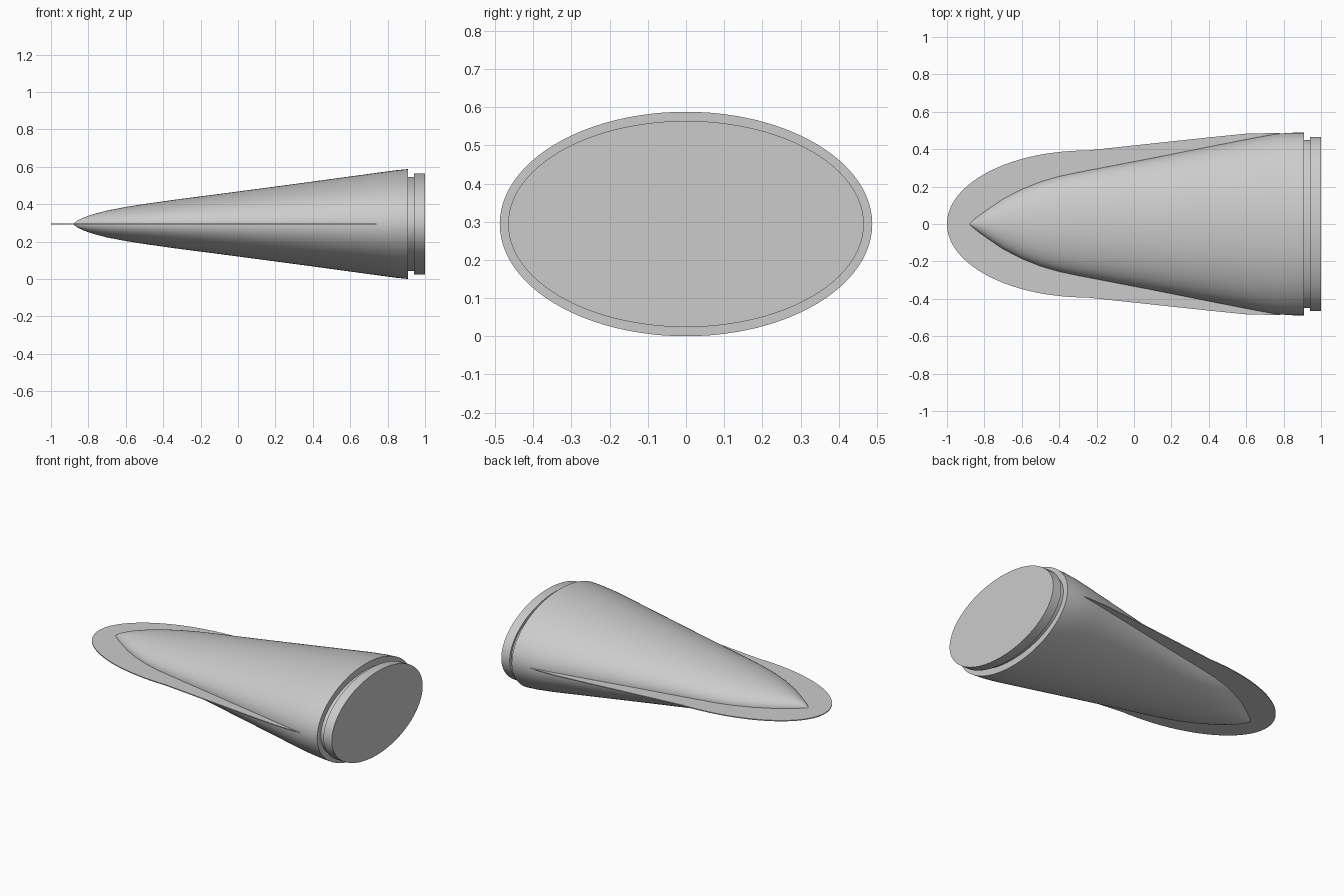
import bpy, bmesh, math

cube = bpy.data.objects.get("Cube")
if cube:
    bpy.data.objects.remove(cube)

CENTRE_Z = 0.294
SIDES = 96

grey = bpy.data.materials.new("plain grey")
grey.use_nodes = True
colour = (0.6, 0.6, 0.6, 1)
grey.diffuse_color = colour
grey.node_tree.nodes["Principled BSDF"].inputs["Base Color"].default_value = colour


def finish(name, bm):
    bmesh.ops.remove_doubles(bm, verts=bm.verts, dist=1e-5)
    bmesh.ops.recalc_face_normals(bm, faces=bm.faces)
    mesh = bpy.data.meshes.new(name)
    bm.to_mesh(mesh)
    bm.free()
    mesh.materials.append(grey)
    obj = bpy.data.objects.new(name, mesh)
    bpy.context.collection.objects.link(obj)
    bpy.ops.object.select_all(action="DESELECT")
    obj.select_set(True)
    bpy.context.view_layer.objects.active = obj
    bpy.ops.object.shade_smooth_by_angle(angle=math.radians(35))
    return obj


def loft(name, stations):
    """Skin elliptical rings given as (x, half width, half height)."""
    bm = bmesh.new()
    rings = []
    for x, w, h in stations:
        angles = [math.tau * i / SIDES for i in range(SIDES)]
        rings.append([bm.verts.new((x, w * math.cos(a), CENTRE_Z + h * math.sin(a)))
                      for a in angles])
    for a, b in zip(rings, rings[1:]):
        for i in range(SIDES):
            j = (i + 1) % SIDES
            bm.faces.new((a[i], a[j], b[j], b[i]))
    bm.faces.new(rings[0])
    bm.faces.new(rings[-1])
    return finish(name, bm)


# Tapered body with a pointed nose
loft("tapered_body", [
    (-0.88, 0.002, 0.001), (-0.86, 0.02, 0.018), (-0.83, 0.044, 0.033),
    (-0.78, 0.08, 0.051), (-0.70, 0.134, 0.072), (-0.60, 0.186, 0.091),
    (-0.50, 0.226, 0.107), (-0.40, 0.255, 0.121), (-0.30, 0.276, 0.135),
    (-0.15, 0.305, 0.154), (0.10, 0.353, 0.187), (0.40, 0.413, 0.227),
    (0.65, 0.462, 0.261), (0.76, 0.482, 0.276), (0.85, 0.488, 0.288),
    (0.91, 0.488, 0.294)])

# Recessed neck and end cap
loft("recessed_neck", [(0.90, 0.45, 0.252), (0.95, 0.45, 0.252)])
loft("end_cap", [(0.94, 0.466, 0.27), (1.0, 0.466, 0.27)])

# Thin flat rim: elliptical nose, gently flaring sides
half = [(-0.25 - 0.75 * math.cos(t), 0.393 * math.sin(t))
        for t in (math.pi / 2 * i / 32 for i in range(32))]
half += [(-0.25, 0.393), (0.0, 0.42), (0.4, 0.463), (0.6, 0.483), (0.78, 0.487)]
outline = half + [(x, -y) for x, y in reversed(half[1:])]
bm = bmesh.new()
base = bm.faces.new([bm.verts.new((x, y, CENTRE_Z - 0.003)) for x, y in outline])
side = bmesh.ops.extrude_face_region(bm, geom=[base])
bmesh.ops.translate(bm, vec=(0, 0, 0.006),
                    verts=[v for v in side["geom"] if isinstance(v, bmesh.types.BMVert)])
finish("flat_rim", bm)
